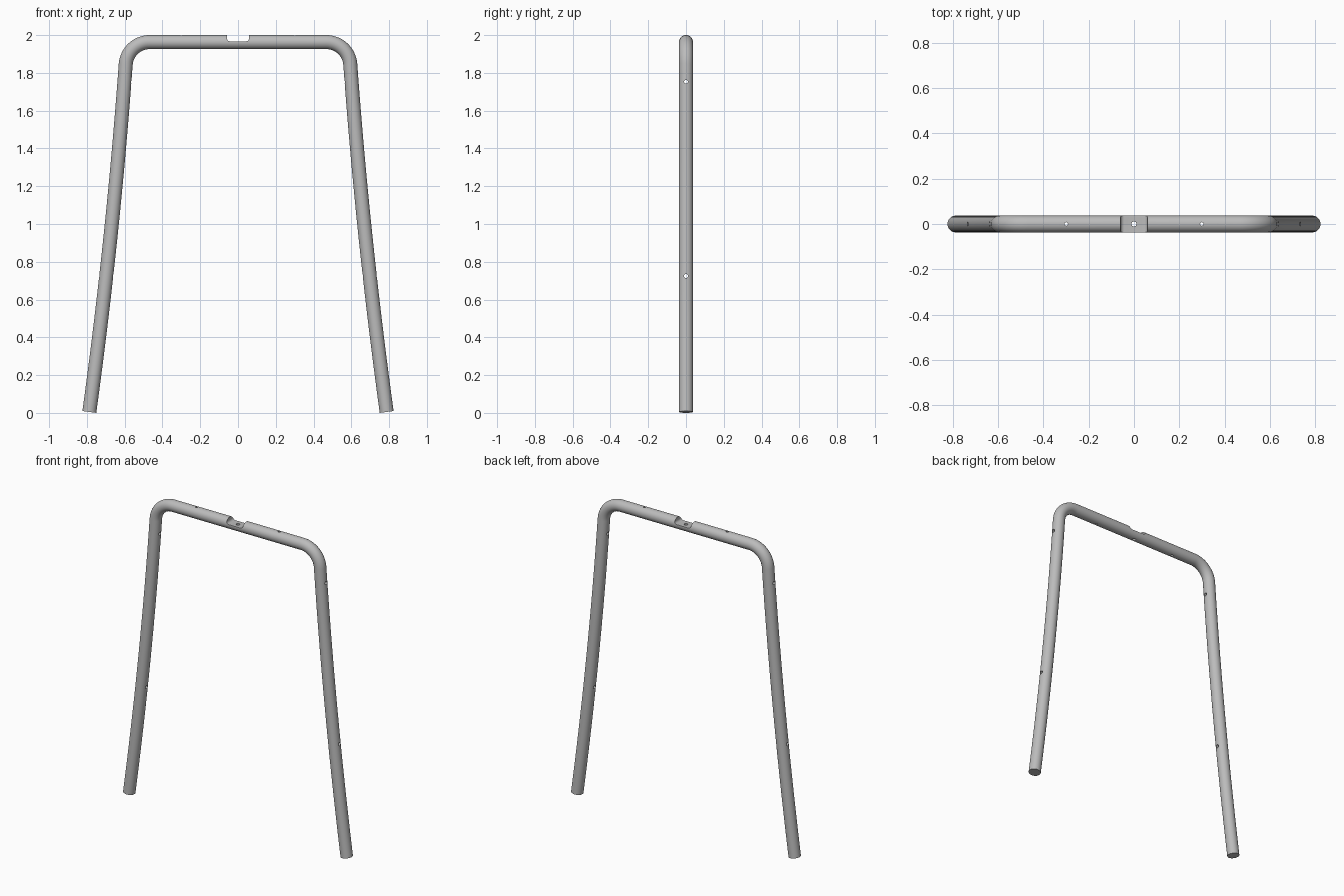
import bpy
import bmesh
from math import sin, cos, pi, radians
from mathutils import Vector, Matrix

cube = bpy.data.objects.get("Cube")
if cube:
    bpy.data.objects.remove(cube, do_unlink=True)

R = 0.037            # tube radius
SIDES = 40
TOP = 2.0 - R        # height of the top bar's axis
BEND = 0.127         # radius of the corner bends
FOOT = 0.005         # height of the foot's axis

steel = bpy.data.materials.new("grey steel")
steel.use_nodes = True
colour = (0.5, 0.5, 0.5, 1)
steel.diffuse_color = colour
steel.node_tree.nodes["Principled BSDF"].inputs["Base Color"].default_value = colour


def make_object(name, bm):
    bmesh.ops.recalc_face_normals(bm, faces=bm.faces)
    mesh = bpy.data.meshes.new(name)
    bm.to_mesh(mesh)
    bm.free()
    mesh.materials.append(steel)
    obj = bpy.data.objects.new(name, mesh)
    bpy.context.collection.objects.link(obj)
    return obj


def leg_x(z):
    # gently bowed leg
    h = z - FOOT
    return 0.787 - 0.137 * h + 0.0176 * h * h


# Axis of one half: bowed leg, then corner bend
bend_start = radians(4.2)
bend_z = TOP - BEND
leg_top = bend_z + BEND * sin(bend_start)
bend_x = leg_x(leg_top) - BEND * cos(bend_start)
half = []
for i in range(24):
    z = FOOT + (leg_top - FOOT) * i / 24
    half.append(Vector((leg_x(z), 0, z)))
for i in range(17):
    a = bend_start + (pi / 2 - bend_start) * i / 16
    half.append(Vector((bend_x + BEND * cos(a), 0, bend_z + BEND * sin(a))))
path = half + [Vector((-p.x, 0, p.z)) for p in reversed(half)]

# Bent tube with closed ends
bm = bmesh.new()
rings = []
for i, p in enumerate(path):
    before = path[max(i - 1, 0)]
    after = path[min(i + 1, len(path) - 1)]
    t = (after - before).normalized()
    side = Vector((t.z, 0, -t.x))
    rings.append([bm.verts.new(p + side * R * cos(2 * pi * k / SIDES)
                               + Vector((0, R * sin(2 * pi * k / SIDES), 0)))
                  for k in range(SIDES)])
for a, b in zip(rings, rings[1:]):
    for k in range(SIDES):
        n = (k + 1) % SIDES
        bm.faces.new((a[k], a[n], b[n], b[k]))
bm.faces.new(rings[0])
bm.faces.new(rings[-1])
frame = make_object("bent_tube_frame", bm)


def cut(cutter):
    cutter.hide_render = True
    mod = frame.modifiers.new("cut", 'BOOLEAN')
    mod.operation = 'DIFFERENCE'
    mod.solver = 'EXACT'
    mod.object = cutter
    bpy.context.view_layer.objects.active = frame
    bpy.ops.object.modifier_apply(modifier=mod.name)
    bpy.data.objects.remove(cutter, do_unlink=True)


def drill(centre, radius, along_x=False):
    bm = bmesh.new()
    turn = Matrix.Rotation(pi / 2, 4, 'Y') if along_x else Matrix()
    bmesh.ops.create_cone(bm, cap_ends=True, segments=16, radius1=radius,
                          radius2=radius, depth=0.2,
                          matrix=Matrix.Translation(centre) @ turn)
    cut(make_object("hole_cutter", bm))


# Notch in the middle of the top bar, with rounded lower corners
bm = bmesh.new()
bmesh.ops.create_cube(bm, size=1, matrix=Matrix.Translation((0, 0, 2.017))
                      @ Matrix.Diagonal((0.118, 0.2, 0.1, 1)))
corners = [e for e in bm.edges
           if all(v.co.z < 2 for v in e.verts)
           and abs(e.verts[0].co.y - e.verts[1].co.y) > 0.1]
bmesh.ops.bevel(bm, geom=corners, offset=0.016, segments=5, profile=0.5,
                affect='EDGES')
cut(make_object("notch_cutter", bm))

# Bolt holes: top bar and both legs
drill((0, 0, TOP), 0.011)
for s in (-1, 1):
    drill((s * 0.3, 0, TOP), 0.008)
    for z in (0.725, 1.753):
        drill((s * leg_x(z), 0, z), 0.0105, along_x=True)

# Smooth tube, sharp cut edges
bpy.ops.object.select_all(action='DESELECT')
frame.select_set(True)
bpy.context.view_layer.objects.active = frame
bpy.ops.object.shade_smooth_by_angle(angle=radians(35))
